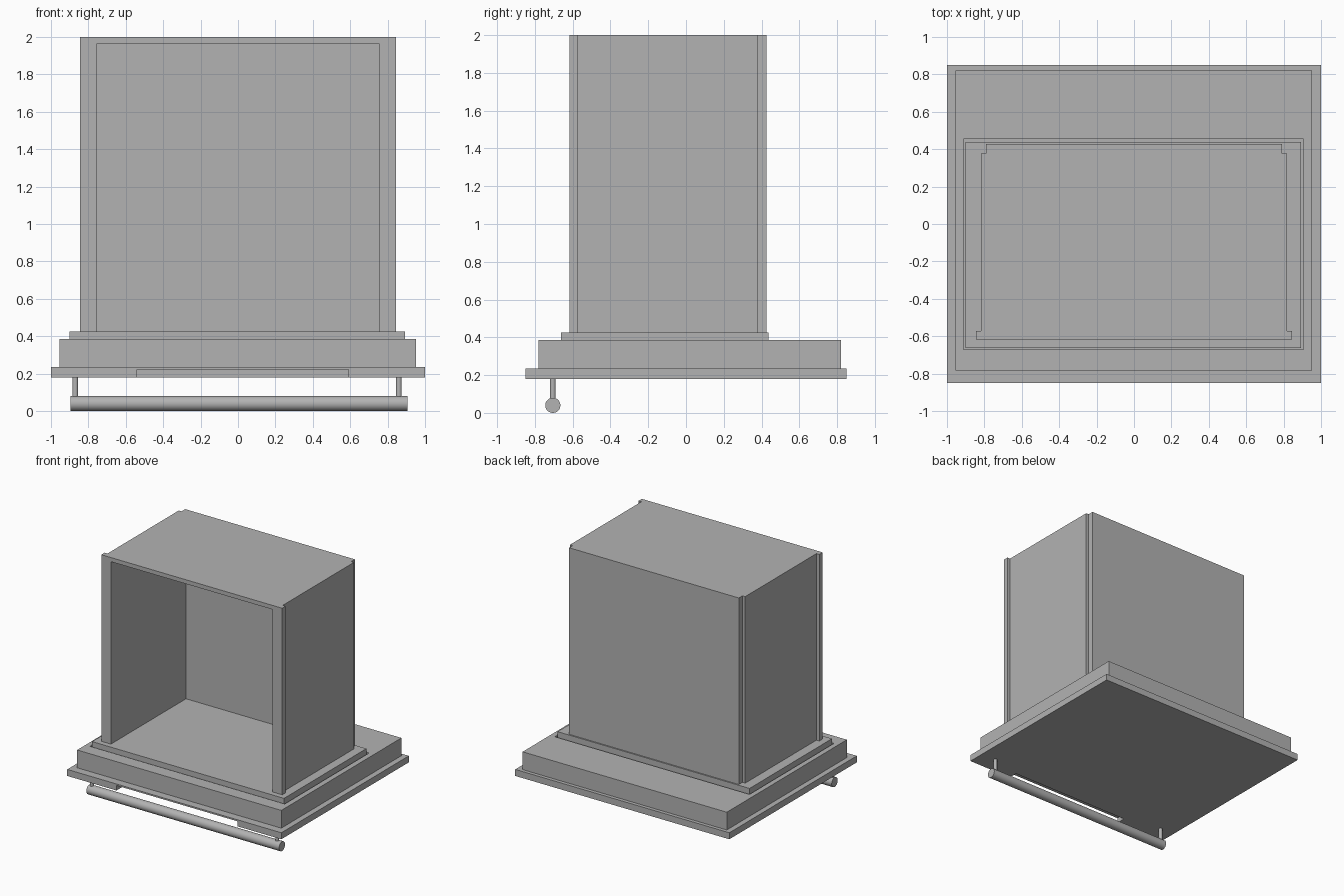
import bpy, bmesh, math
from mathutils import Matrix

cube = bpy.data.objects.get("Cube")
if cube:
    bpy.data.objects.remove(cube, do_unlink=True)

grey = bpy.data.materials.new("plain grey")
grey.use_nodes = True
colour = (0.45, 0.45, 0.45, 1)
grey.diffuse_color = colour
grey.node_tree.nodes["Principled BSDF"].inputs["Base Color"].default_value = colour


def finish(name, bm):
    bmesh.ops.recalc_face_normals(bm, faces=bm.faces)
    mesh = bpy.data.meshes.new(name)
    bm.to_mesh(mesh)
    bm.free()
    mesh.materials.append(grey)
    obj = bpy.data.objects.new(name, mesh)
    bpy.context.collection.objects.link(obj)
    return obj


def prism(name, outline, z0, z1):
    bm = bmesh.new()
    face = bm.faces.new([bm.verts.new((x, y, z0)) for x, y in outline])
    top = bmesh.ops.extrude_face_region(bm, geom=[face])["geom"]
    verts = [v for v in top if isinstance(v, bmesh.types.BMVert)]
    bmesh.ops.translate(bm, verts=verts, vec=(0, 0, z1 - z0))
    return finish(name, bm)


def box(name, x0, x1, y0, y1, z0, z1):
    return prism(name, [(x0, y0), (x1, y0), (x1, y1), (x0, y1)], z0, z1)


def rod(name, centre, radius, length, axis, sides):
    bm = bmesh.new()
    turn = Matrix.Rotation(math.pi / 2, 4, "Y") if axis == "X" else Matrix()
    bmesh.ops.create_cone(bm, cap_ends=True, segments=sides, radius1=radius,
                          radius2=radius, depth=length,
                          matrix=Matrix.Translation(centre) @ turn)
    obj = finish(name, bm)
    bpy.ops.object.select_all(action="DESELECT")
    obj.select_set(True)
    bpy.context.view_layer.objects.active = obj
    bpy.ops.object.shade_smooth_by_angle(angle=math.radians(40))
    return obj


def cut(obj, cutter):
    mod = obj.modifiers.new("cut", "BOOLEAN")
    mod.operation = "DIFFERENCE"
    mod.solver = "EXACT"
    mod.object = cutter
    bpy.context.view_layer.objects.active = obj
    bpy.ops.object.modifier_apply(modifier=mod.name)
    bpy.data.objects.remove(cutter, do_unlink=True)


# Bottom panel with a finger recess under the front edge
panel = box("bottom_panel", -1, 1, -0.85, 0.85, 0.18, 0.235)
cut(panel, box("recess_cutter", -0.54, 0.59, -0.9, -0.77, 0.1, 0.222))

# Thick tray with a shallow seat for the plate
tray = box("tray", -0.955, 0.952, -0.782, 0.82, 0.235, 0.385)
cut(tray, box("seat_cutter", -0.912, 0.906, -0.672, 0.455, 0.345, 0.5))
box("floor_plate", -0.9, 0.893, -0.662, 0.438, 0.345, 0.425)

# Cabinet outline: wide front flanges, stepped rear corners
half = [(0.845, -0.617), (0.845, -0.572), (0.818, -0.572),
        (0.818, 0.378), (0.792, 0.378), (0.792, 0.427)]
outline = half + [(-x, y) for x, y in reversed(half)]
cabinet = prism("cabinet", outline, 0.425, 2)
cut(cabinet, box("opening_cutter", -0.755, 0.755, -0.8, 0.385, 0.3, 1.965))

# Handle bar on two posts
rod("handle_bar", (0.005, -0.705, 0.04), 0.04, 1.8, "X", 48)
for side, x in (("right", -0.87), ("left", 0.86)):
    rod(side + "_handle_post", (x, -0.705, 0.12), 0.015, 0.12, "Z", 24)
